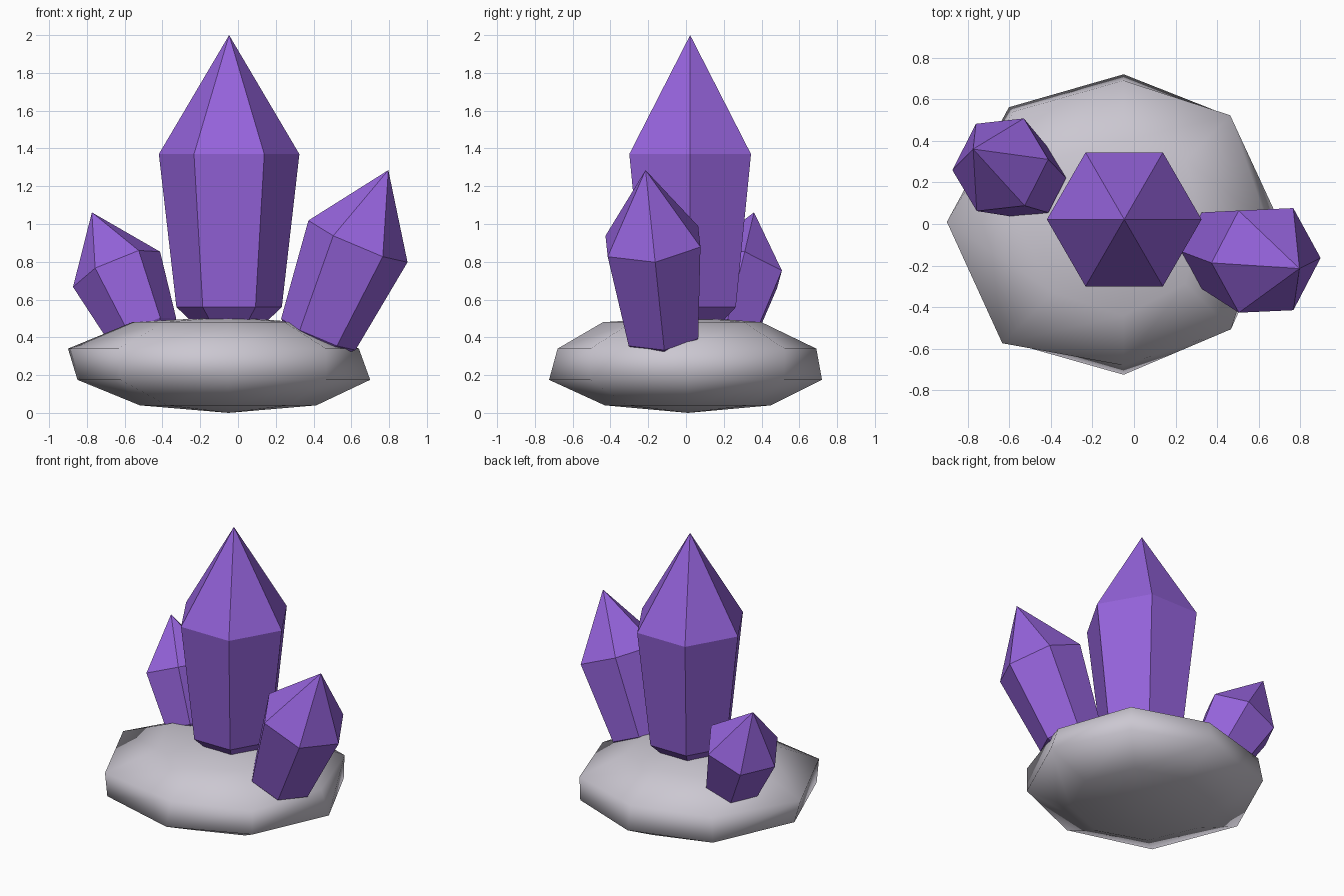
import bpy, bmesh, math
from mathutils import Vector

if "Cube" in bpy.data.objects:
    bpy.data.objects.remove(bpy.data.objects["Cube"])


def material(name, rgb):
    m = bpy.data.materials.new(name)
    m.diffuse_color = (*rgb, 1)
    m.use_nodes = True
    m.node_tree.nodes["Principled BSDF"].inputs["Base Color"].default_value = m.diffuse_color
    return m


PURPLE = material("amethyst purple", (0.30, 0.125, 0.71))
GREY = material("stone grey", (0.60, 0.575, 0.64))


def loft(name, rings, low, high, mat, smooth):
    """Closed body: low pole, stacked rings of points, high pole."""
    bm = bmesh.new()
    loops = [[bm.verts.new(p) for p in ring] for ring in rings]
    a, b = bm.verts.new(low), bm.verts.new(high)
    n = len(loops[0])
    for i in range(n):
        j = (i + 1) % n
        bm.faces.new((a, loops[0][j], loops[0][i]))
        for lo, hi in zip(loops, loops[1:]):
            bm.faces.new((lo[i], lo[j], hi[j], hi[i]))
        bm.faces.new((loops[-1][i], loops[-1][j], b))
    bmesh.ops.recalc_face_normals(bm, faces=bm.faces)
    for f in bm.faces:
        f.smooth = smooth
    me = bpy.data.meshes.new(name)
    bm.to_mesh(me)
    bm.free()
    me.materials.append(mat)
    ob = bpy.data.objects.new(name, me)
    bpy.context.collection.objects.link(ob)
    return ob


def crystal(name, shoulder, axis, side, radius, body, tip):
    """Six-sided crystal, widest at the shoulder, narrowing to a buried root."""
    c, w = Vector(shoulder), Vector(axis).normalized()
    u = Vector(side)
    u = (u - w * u.dot(w)).normalized()
    v = w.cross(u)

    def ring(centre, r):
        return [centre + r * (u * math.cos(k * math.pi / 3) + v * math.sin(k * math.pi / 3))
                for k in range(6)]

    base, r0 = c - w * body, radius * 0.75
    loft(name, [ring(base, r0), ring(c, radius)],
         base - w * r0 * 0.95, c + w * tip, PURPLE, False)


# Irregular squashed boulder: radii every 45 degrees, starting at +x
CX, CY = -0.05, 0.01
layers = [
    (0.04, [0.465, 0.46, 0.44, 0.46, 0.47, 0.46, 0.44, 0.45]),
    (0.175, [0.75, 0.72, 0.71, 0.78, 0.80, 0.81, 0.735, 0.73]),
    (0.34, [0.69, 0.725, 0.68, 0.75, 0.85, 0.825, 0.69, 0.73]),
    (0.48, [0.37, 0.42, 0.39, 0.44, 0.51, 0.48, 0.45, 0.42]),
]
rock = [[(CX + r * math.cos(i * math.pi / 4), CY + r * math.sin(i * math.pi / 4), z)
         for i, r in enumerate(radii)] for z, radii in layers]
loft("rock_base", rock, (CX, CY, 0), (CX, CY, 0.51), GREY, True)

# Three crystals growing from the rock
crystal("centre_crystal", (-0.047, 0.022, 1.37), (0, 0, 1), (1, 0, 0), 0.372, 0.81, 0.63)
crystal("right_crystal", (0.635, -0.175, 0.908), (0.39, -0.095, 0.915),
        (0.912, 0.044, -0.41), 0.285, 0.538, 0.412)
crystal("left_crystal", (-0.643, 0.285, 0.76), (-0.13, 0.075, 0.30),
        (0.2325, 0.025, 0.09), 0.25, 0.37, 0.337)
